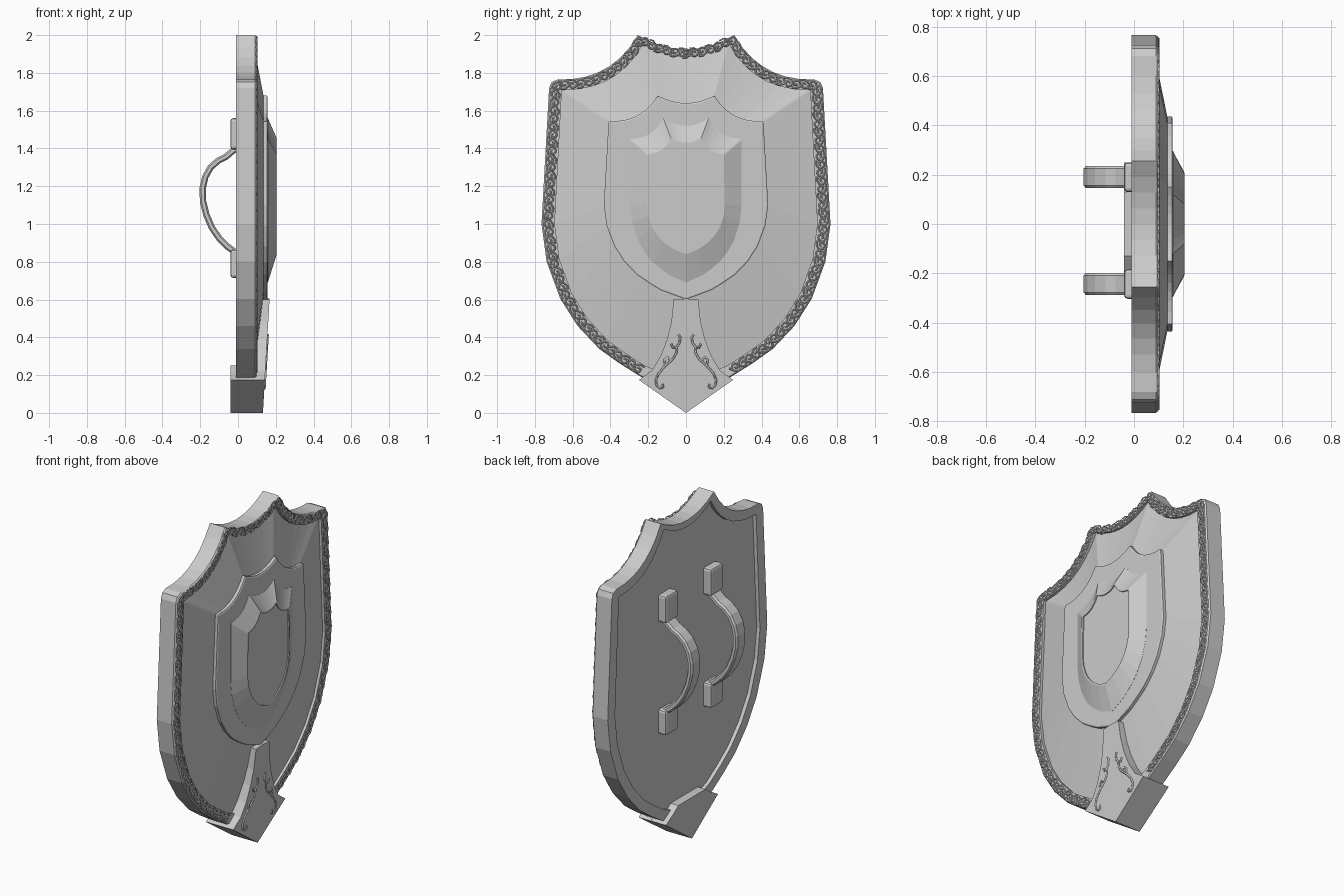
import bpy, bmesh, math
from mathutils import Vector

if "Cube" in bpy.data.objects:
    bpy.data.objects.remove(bpy.data.objects["Cube"])

steel = bpy.data.materials.new("steel_grey")
steel.diffuse_color = (0.6, 0.6, 0.6, 1)
steel.use_nodes = True
steel.node_tree.nodes["Principled BSDF"].inputs["Base Color"].default_value = steel.diffuse_color


def finish(bm, name, bevel=0):
    bmesh.ops.recalc_face_normals(bm, faces=bm.faces)
    me = bpy.data.meshes.new(name)
    bm.to_mesh(me)
    bm.free()
    ob = bpy.data.objects.new(name, me)
    bpy.context.collection.objects.link(ob)
    me.materials.append(steel)
    if bevel:
        m = ob.modifiers.new("bevel", 'BEVEL')
        m.width, m.segments, m.limit_method = bevel, 2, 'ANGLE'
    return ob


def loft(name, loops, caps=True, closed=False, bevel=0):
    """Bridge matching loops of 3D points."""
    bm = bmesh.new()
    vs = [[bm.verts.new(p) for p in lp] for lp in loops]
    n = len(vs[0])
    pairs = list(zip(vs, vs[1:])) + ([(vs[-1], vs[0])] if closed else [])
    for a, b in pairs:
        for i in range(n):
            j = (i + 1) % n
            bm.faces.new((a[i], a[j], b[j], b[i]))
    if caps:
        bm.faces.new(vs[0])
        bm.faces.new(vs[-1])
    return finish(bm, name, bevel)


def mirrored(half):
    """Half outline starting and ending on the centre line -> full loop."""
    return half + [(-y, z) for y, z in reversed(half) if y > 1e-6]


def at(loop, x):
    return [(x(z) if callable(x) else x, y, z) for y, z in loop]


LOWER = [(.965, .22), (.87, .44), (.75, .6), (.6, .735), (.46, .82), (.31, .9), (0, 1)]


def shield(top, peak, corner, d, wide, bottom):
    """Heater outline: scooped top, horned peaks, rounded corners, pointed foot."""
    pts = [(peak[0] * t / 4, top + (peak[1] - top) * (t / 4) ** 2) for t in range(5)]
    a, b = Vector(peak), Vector((corner[0] - d, corner[1]))
    c = b - a
    nrm = Vector((c.y, -c.x))
    for i in range(1, 8):
        t = i / 7
        pts.append(tuple(a + c * t + nrm * (0.6 * t * (1 - t))))
    pts.append((corner[0] - d * .3, corner[1] - d * .3))
    pts += [(corner[0], corner[1] - d), wide]
    pts += [(wide[0] * f, wide[1] + (bottom - wide[1]) * g) for f, g in LOWER]
    return mirrored(pts)


outer = shield(1.925, (.255, 2.0), (.725, 1.765), .045, (.765, 1.0), .10)
inner = shield(1.885, (.225, 1.955), (.658, 1.71), .01, (.695, 1.0), .165)
mid = shield(1.64, (.15, 1.68), (.41, 1.545), .008, (.435, 1.1), .60)
base = shield(1.52, (.12, 1.56), (.295, 1.45), .008, (.295, 1.1), .69)
crown = shield(1.43, (.08, 1.455), (.203, 1.37), .006, (.207, 1.1), .84)
crown_in = [(y * .95, 1.13 + (z - 1.13) * .965) for y, z in crown]

# Rim, sloped body, raised plate and centre boss
loft("rim", [at(outer, -.01), at(outer, .09), at([(y * .99, 1.05 + (z - 1.05) * .993) for y, z in outer], .098),
             at(inner, .098), at(inner, -.01)], caps=False, closed=True)
loft("body", [at(inner, .012), at(inner, .082), at(mid, .135)])
loft("middle_plate", [at(mid, .13), at(mid, .153), at([(y * .985, 1.1 + (z - 1.1) * .985) for y, z in mid], .157)])
loft("boss", [at(base, .15), at(base, .158), at(crown, .205), at(crown_in, .205),
              at(crown_in, .198)])

# Foot guard: block wrapping the tip, and a flared tongue up the front
block = mirrored([(0, 0), (.25, .175), (.18, .215), (.13, .25), (0, .25)])
loft("foot_block", [at(block, -.04), at(block, .06)])
tongue = mirrored([(0, 0), (.25, .175), (.18, .225), (.135, .3), (.1, .39), (.078, .48), (.065, .6), (0, .605)])
front = lambda z: .132 + .035 * z / .6
loft("foot_tongue", [at(tongue, .06), at(tongue, front)])


# Raised scrollwork
def scrolls(name, paths, depth):
    cu = bpy.data.curves.new(name, 'CURVE')
    cu.dimensions = '3D'
    cu.bevel_depth, cu.bevel_resolution, cu.use_fill_caps = depth, 0, True
    for path in paths:
        sp = cu.splines.new('POLY')
        sp.points.add(len(path) - 1)
        for p, co in zip(sp.points, path):
            p.co = (*co, 1)
    cu.materials.append(steel)
    ob = bpy.data.objects.new(name, cu)
    bpy.context.collection.objects.link(ob)
    bpy.ops.object.select_all(action='DESELECT')
    ob.select_set(True)
    bpy.context.view_layer.objects.active = ob
    bpy.ops.object.convert(target='MESH')


centre = [(Vector(a) + Vector(b)) / 2 for a, b in zip(outer, inner)]
paths, step, left, k = [], .043, .0, 0
for a, b in zip(centre, centre[1:] + centre[:1]):
    d = b - a
    length = d.length
    t = d / length
    n = Vector((-t.y, t.x))
    while left < length:
        p = a + t * left
        left += step
        k += 1
        if p.y < .23:
            continue
        s = 1 if k % 2 else -1
        curl = []                                   # spiral curl with a leaf tail
        for i in range(11):
            ang = i * .62
            r = .021 - .0016 * i
            curl.append(p + t * (r * math.cos(ang)) + n * s * (r * math.sin(ang) + .003))
        tail = [p + t * u * step + n * s * v for u, v in ((-.5, -.022), (0, -.024), (.45, -.012), (.8, .012))]
        for path in (curl, tail):
            paths.append([(.099, q.x, q.y) for q in path])
    left -= length
scrolls("rim_scrollwork", paths, .0045)

stem = [(.125, .155), (.12, .135), (.138, .13), (.155, .145), (.16, .175), (.145, .21), (.11, .25), (.07, .285),
        (.05, .32), (.05, .35), (.035, .37), (.03, .40), (.04, .415)]
leaf1 = [(.11, .25), (.115, .28), (.1, .295), (.088, .285)]
leaf2 = [(.05, .35), (.07, .345), (.078, .365)]
scrolls("foot_scrollwork", [[(front(z) + .001, s * y, z) for y, z in path]
                            for s in (1, -1) for path in (stem, leaf1, leaf2)], .006)

# Two arm grips on the back with mounting pads
GRIP = [(.0, 1.405), (-.03, 1.385), (-.065, 1.355), (-.105, 1.335), (-.145, 1.30), (-.173, 1.25), (-.187, 1.19),
        (-.185, 1.12), (-.168, 1.05), (-.138, .98), (-.10, .925), (-.055, .88), (.0, .84)]
for side, cy in (("left", .19), ("right", -.243)):
    rings = []
    for i, p in enumerate(GRIP):
        a, b = Vector(GRIP[max(i - 1, 0)]), Vector(GRIP[min(i + 1, len(GRIP) - 1)])
        t = (b - a).normalized()
        n = Vector((-t.y, t.x)) * .017
        rings.append([(p[0] + u * n.x, cy + w, p[1] + u * n.y)
                      for u, w in ((1, -.034), (1, .034), (.5, .045), (-.5, .045),
                                   (-1, .034), (-1, -.034), (-.5, -.045), (.5, -.045))])
    loft(side + "_grip", rings)
    for part, z0, z1 in (("upper", 1.395, 1.56), ("lower", .715, .865)):
        sq = [(cy - .06, z0), (cy + .06, z0), (cy + .06, z1), (cy - .06, z1)]
        loft(f"{side}_{part}_pad", [at(sq, -.04), at(sq, .02)], bevel=.014)
